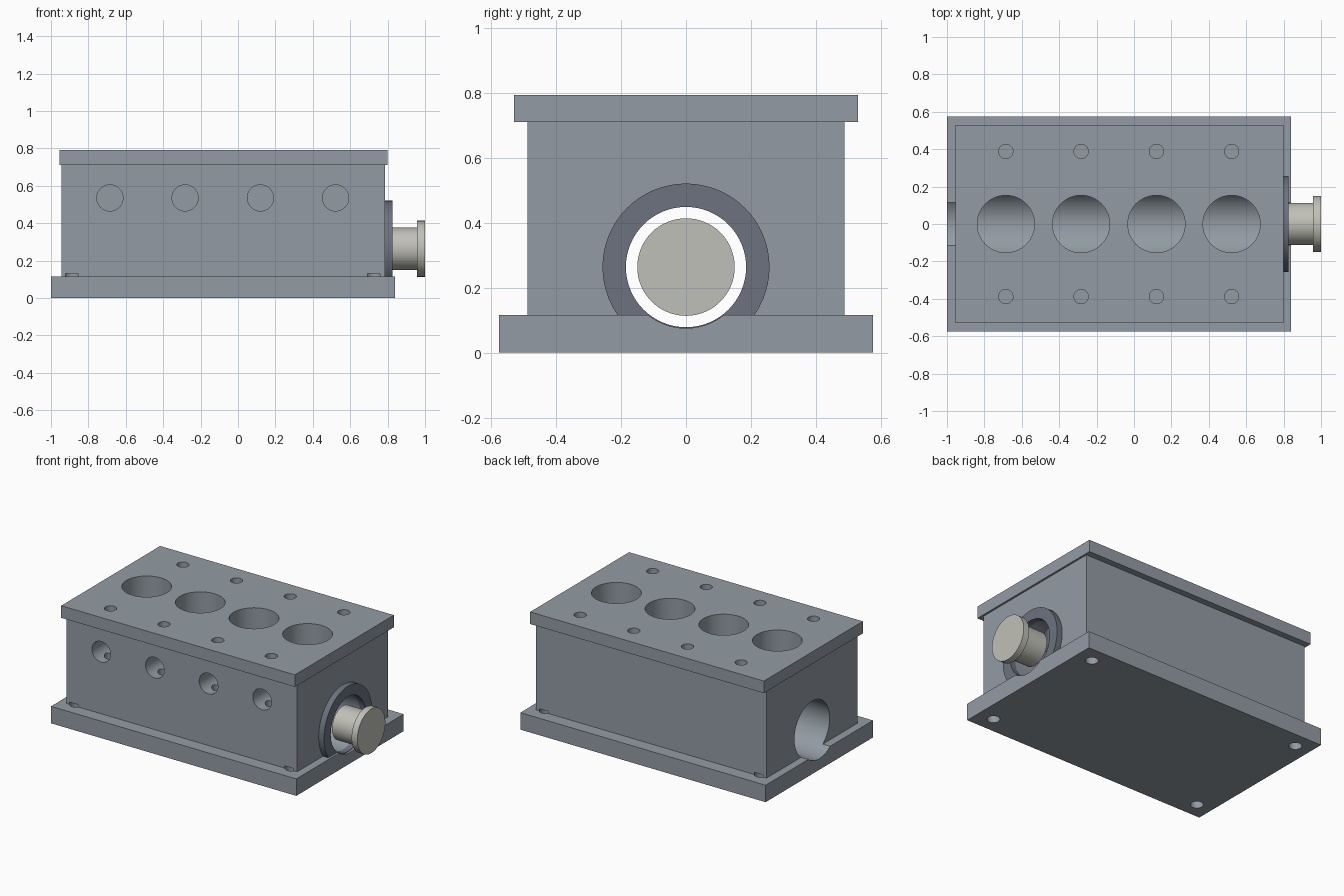
import bpy, math

if "Cube" in bpy.data.objects:
    bpy.data.objects.remove(bpy.data.objects["Cube"])

BORE_X = (-0.685, -0.283, 0.12, 0.522)
CRANK_Z = 0.263


def material(name, color):
    m = bpy.data.materials.new(name)
    m.diffuse_color = (*color, 1)
    m.use_nodes = True
    m.node_tree.nodes["Principled BSDF"].inputs["Base Color"].default_value = m.diffuse_color
    return m


cast = material("cast_metal", (0.29, 0.33, 0.37))
dark = material("seal_metal", (0.15, 0.17, 0.21))
steel = material("bright_steel", (0.53, 0.53, 0.48))


def box(name, x, y, z, mat):
    """Box from x range, half depth y and z range."""
    bpy.ops.mesh.primitive_cube_add(size=1, location=((x[0] + x[1]) / 2, 0, (z[0] + z[1]) / 2))
    ob = bpy.context.object
    ob.name = name
    ob.scale = (x[1] - x[0], 2 * y, z[1] - z[0])
    bpy.ops.object.transform_apply(location=True, rotation=True, scale=True)
    ob.data.materials.append(mat)
    return ob


def cyl(name, axis, r, a, b, center, mat=cast):
    """Cylinder along an axis from a to b; center gives the other two coordinates."""
    loc = list(center)
    loc.insert("XYZ".index(axis), (a + b) / 2)
    rot = {"X": (0, math.pi / 2, 0), "Y": (math.pi / 2, 0, 0), "Z": (0, 0, 0)}[axis]
    bpy.ops.mesh.primitive_cylinder_add(vertices=64, radius=r, depth=b - a, location=loc, rotation=rot)
    ob = bpy.context.object
    ob.name = name
    bpy.ops.object.transform_apply(location=True, rotation=True, scale=True)
    ob.data.materials.append(mat)
    return ob


def activate(ob):
    bpy.ops.object.select_all(action='DESELECT')
    ob.select_set(True)
    bpy.context.view_layer.objects.active = ob


def carve(ob, cutters):
    activate(ob)
    for c in cutters:
        mod = ob.modifiers.new("hole", 'BOOLEAN')
        mod.operation = 'DIFFERENCE'
        mod.solver = 'EXACT'
        mod.object = c
        bpy.ops.object.modifier_apply(modifier=mod.name)


# Main castings
base = box("oil_pan_base", (-1, 0.84), 0.575, (0, 0.115), cast)
block = box("cylinder_block", (-0.945, 0.785), 0.487, (0.115, 0.71), cast)
deck = box("top_deck", (-0.955, 0.798), 0.53, (0.71, 0.792), cast)

# Cutters: crank tunnel, bores, deck bolt holes, front ports, base bolt holes
tunnel = cyl("cut_tunnel", "X", 0.188, -1.2, 1.2, (0, CRANK_Z))
bores = [cyl("cut_bore", "Z", 0.153, 0.25, 1, (x, 0)) for x in BORE_X]
bolts = [cyl("cut_bolt", "Z", 0.038, 0.4, 1, (x, s * 0.388)) for x in BORE_X for s in (-1, 1)]
ports = [cyl("cut_port", "Y", 0.07, -0.7, -0.29, (x, 0.535)) for x in BORE_X]
feet = [cyl("cut_foot", "Z", 0.04, -0.1, 0.13, (x, s * 0.465)) for x in (-0.888, 0.725) for s in (-1, 1)]

carve(base, [tunnel] + feet)
carve(block, [tunnel] + bores + bolts + ports + feet)
carve(deck, bores + bolts)

# Crank seal ring on the right end
ring = cyl("crank_seal_ring", "X", 0.257, 0.785, 0.825, (0, CRANK_Z), dark)
ring_hole = cyl("cut_ring", "X", 0.185, 0.7, 0.9, (0, CRANK_Z), dark)
carve(ring, [ring_hole])

# Crank stub and its flange
shaft = cyl("crank_shaft", "X", 0.113, 0.785, 0.957, (0, CRANK_Z), steel)
flange = cyl("crank_flange", "X", 0.15, 0.957, 1.0, (0, CRANK_Z), steel)

for c in [tunnel, ring_hole] + bores + bolts + ports + feet:
    bpy.data.objects.remove(c)

for ob in (base, block, deck, ring, shaft, flange):
    activate(ob)
    bpy.ops.object.shade_smooth_by_angle(angle=math.radians(30))
